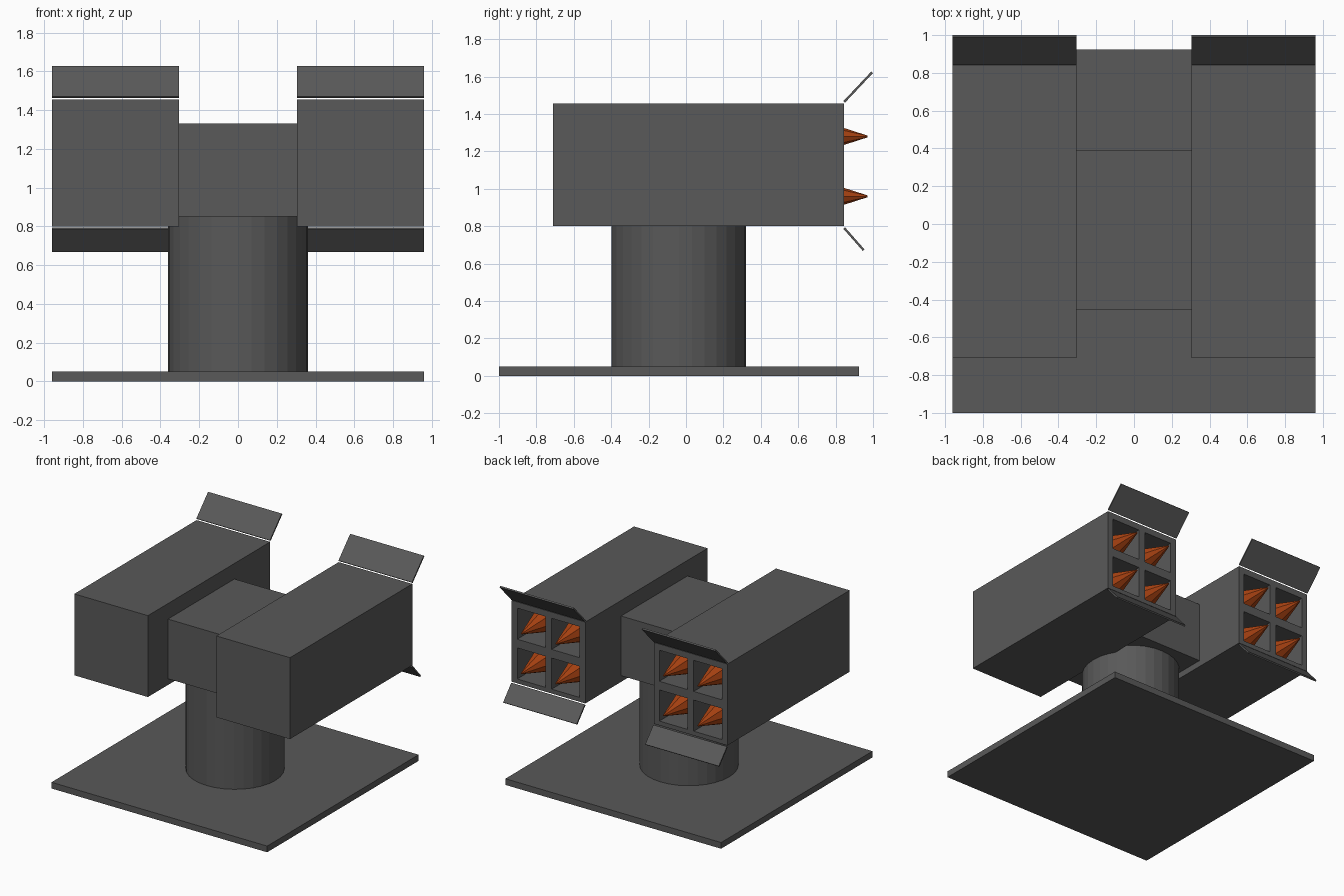
import bpy, bmesh
from math import atan2, hypot, pi
from mathutils import Matrix, Vector

cube = bpy.data.objects.get("Cube")
if cube:
    bpy.data.objects.remove(cube, do_unlink=True)


def material(name, rgb):
    mat = bpy.data.materials.new(name)
    mat.use_nodes = True
    mat.diffuse_color = (*rgb, 1)
    mat.node_tree.nodes["Principled BSDF"].inputs["Base Color"].default_value = (*rgb, 1)
    return mat


GREY = material("dark grey", (0.1, 0.1, 0.1))
ORANGE = material("burnt orange", (0.4, 0.055, 0.006))


def finish(name, bm, mat):
    bmesh.ops.recalc_face_normals(bm, faces=bm.faces)
    mesh = bpy.data.meshes.new(name)
    bm.to_mesh(mesh)
    bm.free()
    mesh.materials.append(mat)
    obj = bpy.data.objects.new(name, mesh)
    bpy.context.collection.objects.link(obj)
    return obj


def box_mesh(low, high):
    low, high = Vector(low), Vector(high)
    bm = bmesh.new()
    place = Matrix.Translation((low + high) / 2) @ Matrix.Diagonal((*(high - low), 1))
    bmesh.ops.create_cube(bm, size=1, matrix=place)
    return bm


def cone(name, sides, r1, r2, depth, place, mat):
    bm = bmesh.new()
    bmesh.ops.create_cone(bm, cap_ends=True, segments=sides, radius1=r1,
                          radius2=r2, depth=depth, matrix=place)
    return finish(name, bm, mat)


# Pod dimensions
INNER, OUTER = 0.305, 0.96
FRONT, BACK = -0.71, 0.845
BOTTOM, TOP = 0.8, 1.455
CELL, DEPTH = 0.25, 0.25
MID_X = (INNER + OUTER) / 2
COLUMNS = (MID_X - 0.153, MID_X + 0.153)
ROWS = (0.96, 1.28)


def inside(value, centres):
    return any(abs(value - c) < CELL / 2 for c in centres)


def launcher_pod(name, side):
    xs = sorted((side * INNER, side * OUTER))
    bm = box_mesh((xs[0], FRONT, BOTTOM), (xs[1], BACK, TOP))
    cuts = [(Vector((side * c + s * CELL / 2, 0, 0)), (1, 0, 0)) for c in COLUMNS for s in (-1, 1)]
    cuts += [(Vector((0, 0, c + s * CELL / 2)), (0, 0, 1)) for c in ROWS for s in (-1, 1)]
    # Divide only the open end into a grid
    for point, normal in cuts:
        faces = [f for f in bm.faces if f.calc_center_median().y > BACK - 0.001]
        edges = {e for f in faces for e in f.edges}
        verts = {v for f in faces for v in f.verts}
        bmesh.ops.bisect_plane(bm, geom=faces + list(edges) + list(verts),
                               plane_co=point, plane_no=normal)
    # Sink the four launch cells
    cells = []
    for f in bm.faces:
        c = f.calc_center_median()
        if c.y > BACK - 0.001 and inside(side * c.x, COLUMNS) and inside(c.z, ROWS):
            cells.append(f)
    floors = bmesh.ops.extrude_discrete_faces(bm, faces=cells)["faces"]
    for f in floors:
        bmesh.ops.translate(bm, verts=f.verts, vec=(0, -DEPTH, 0))
    finish(name, bm, GREY)


def flap(name, x, start, end):
    (y0, z0), (y1, z1) = start, end
    half, length = (OUTER - INNER) / 2, hypot(y1 - y0, z1 - z0)
    bm = box_mesh((-half, 0, -0.006), (half, length, 0.006))
    turn = Matrix.Rotation(atan2(z1 - z0, y1 - y0), 4, "X")
    bm.transform(Matrix.Translation((x, y0, z0)) @ turn)
    finish(name, bm, GREY)


# Base, pedestal and central mount
finish("base_plate", box_mesh((-0.96, -1, 0), (0.96, 0.925, 0.05)), GREY)
cone("pedestal", 32, 0.36, 0.36, 0.8, Matrix.Translation((0, -0.038, 0.45)), GREY)
finish("central_mount", box_mesh((-INNER, -0.455, 0.85), (INNER, 0.39, 1.33)), GREY)

# Launcher pods with hinged flaps and missiles
TIP = 0.97
LENGTH = TIP - BACK + DEPTH - 0.01
for label, side in (("left", 1), ("right", -1)):
    launcher_pod(label + "_launcher_pod", side)
    flap(label + "_upper_flap", side * MID_X, (0.846, 1.465), (0.995, 1.623))
    flap(label + "_lower_flap", side * MID_X, (0.846, 0.79), (0.95, 0.672))
    for x in COLUMNS:
        for z in ROWS:
            place = Matrix.Translation((side * x, TIP - LENGTH / 2, z)) @ Matrix.Rotation(-pi / 2, 4, "X")
            cone(label + "_missile", 8, 0.122, 0.005, LENGTH, place, ORANGE)
